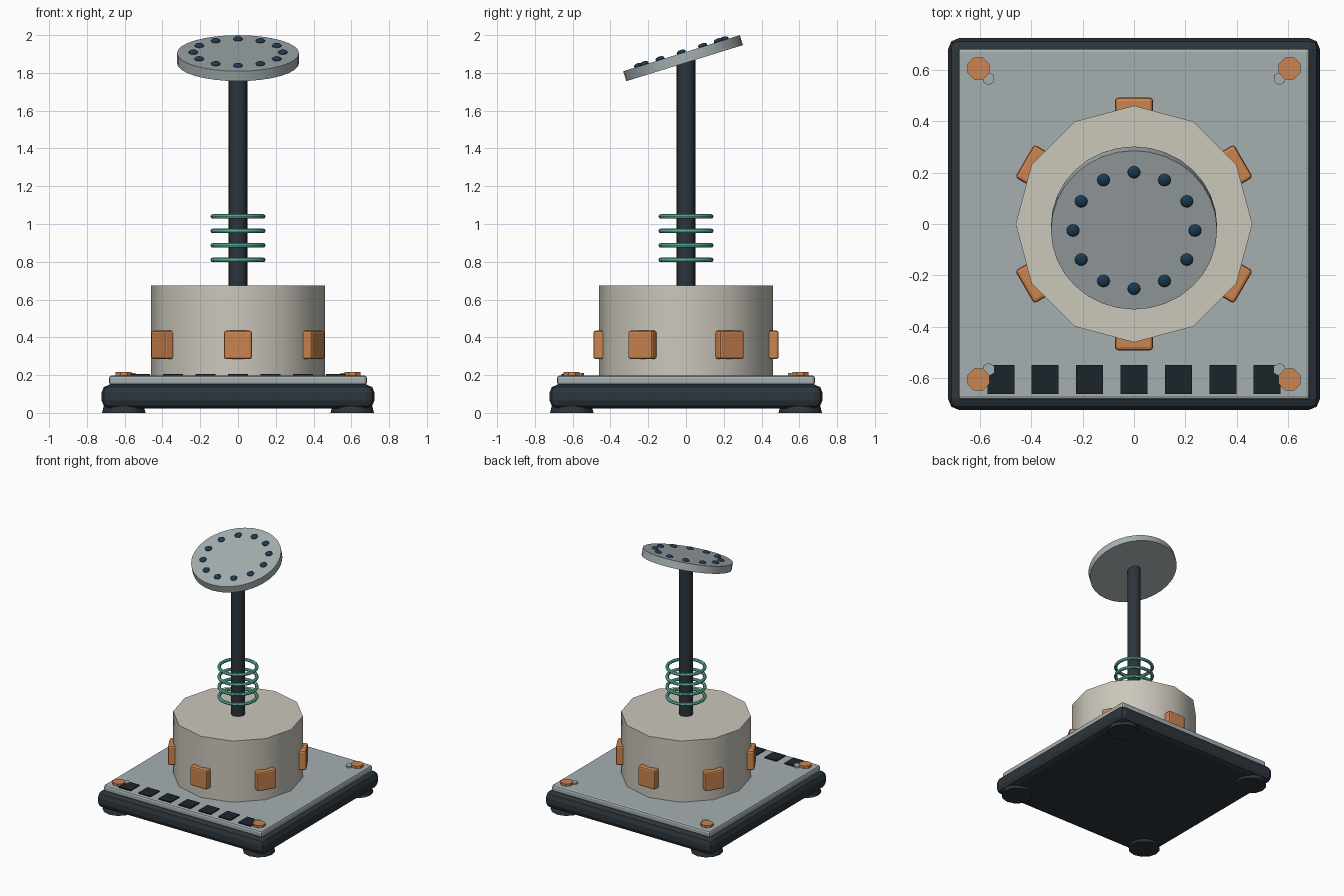
import bpy
from math import pi, sin, cos, radians
from mathutils import Matrix, Vector

if "Cube" in bpy.data.objects:
    bpy.data.objects.remove(bpy.data.objects["Cube"])


def material(name, rgb):
    m = bpy.data.materials.new(name)
    m.diffuse_color = (*rgb, 1)
    m.use_nodes = True
    m.node_tree.nodes["Principled BSDF"].inputs["Base Color"].default_value = m.diffuse_color
    return m


DARK = material("dark_metal", (0.025, 0.035, 0.045))
BLACK = material("vent_black", (0.012, 0.018, 0.024))
STEEL = material("steel", (0.38, 0.43, 0.44))
CREAM = material("cream", (0.60, 0.57, 0.50))
COPPER = material("copper", (0.60, 0.23, 0.08))
TEAL = material("teal", (0.14, 0.60, 0.46))
NAVY = material("navy", (0.012, 0.045, 0.09))


def finish(name, mat, smooth=True):
    ob = bpy.context.object
    ob.name = name
    ob.data.materials.append(mat)
    if smooth:
        bpy.ops.object.shade_smooth_by_angle(angle=radians(35))
    return ob


def box(name, loc, size, mat, bevel=0, segs=2, rot=0):
    bpy.ops.mesh.primitive_cube_add(size=1, location=loc, rotation=(0, 0, rot))
    bpy.context.object.scale = size
    bpy.ops.object.transform_apply(location=False, rotation=False, scale=True)
    ob = finish(name, mat, False)
    if bevel:
        mod = ob.modifiers.new("bevel", 'BEVEL')
        mod.width, mod.segments = bevel, segs
    return ob


def cyl(name, x, y, z0, z1, r, sides, mat, top=None, smooth=True, rot=0):
    bpy.ops.mesh.primitive_cone_add(
        vertices=sides, radius1=r, radius2=r if top is None else top,
        depth=z1 - z0, location=(x, y, (z0 + z1) / 2), rotation=(0, 0, rot))
    return finish(name, mat, smooth)


# Base slab and top plate
box("base_slab", (0, 0, 0.087), (1.445, 1.445, 0.125), DARK, 0.042, 2)
box("top_plate", (0, 0, 0.173), (1.366, 1.366, 0.05), STEEL, 0.014, 2)

# Corner feet, bolts and small hex nuts
for sx in (-1, 1):
    for sy in (-1, 1):
        cyl("foot", sx * 0.605, sy * 0.605, 0, 0.06, 0.115, 12, DARK, top=0.1)
        cyl("corner_bolt", sx * 0.605, sy * 0.605, 0.19, 0.216, 0.046, 8,
            COPPER, smooth=False, rot=pi / 8)
        cyl("hex_nut", sx * 0.565, sy * 0.565, 0.19, 0.21, 0.025, 6,
            STEEL, smooth=False)

# Row of vents along the front edge
for i in range(-3, 4):
    box("vent", (i * 0.1725, -0.604, 0.197), (0.105, 0.112, 0.018), BLACK)

# Twelve-sided drum with six copper blocks
cyl("drum", 0, 0, 0.19, 0.675, 0.46, 12, CREAM)
for i in range(6):
    a = pi / 6 + i * pi / 3
    box("drum_block", (0.461 * cos(a), 0.461 * sin(a), 0.36),
        (0.06, 0.148, 0.15), COPPER, 0.012, 2, rot=a)

# Mast and coil rings
cyl("mast", 0, 0, 0.66, 1.87, 0.049, 20, DARK)
for i in range(4):
    bpy.ops.mesh.primitive_torus_add(
        major_radius=0.134, minor_radius=0.012, major_segments=32,
        minor_segments=8, location=(0, 0, 0.81 + i * 0.0767))
    finish("coil_ring", TEAL)

# Tilted dish with a circle of studs
tilt = Matrix.Translation((0, -0.0155, 1.878)) @ Matrix.Rotation(0.3, 4, 'X')
cyl("dish", 0, 0, -0.0275, 0.0275, 0.323, 32, STEEL).matrix_world = tilt
for i in range(12):
    a = i * pi / 6
    bpy.ops.mesh.primitive_uv_sphere_add(segments=12, ring_count=8, radius=0.025)
    stud = finish("dish_stud", NAVY)
    stud.matrix_world = (tilt
                         @ Matrix.Translation((0.237 * cos(a), 0.237 * sin(a), 0.033))
                         @ Matrix.Diagonal((1, 1, 0.5, 1)))
